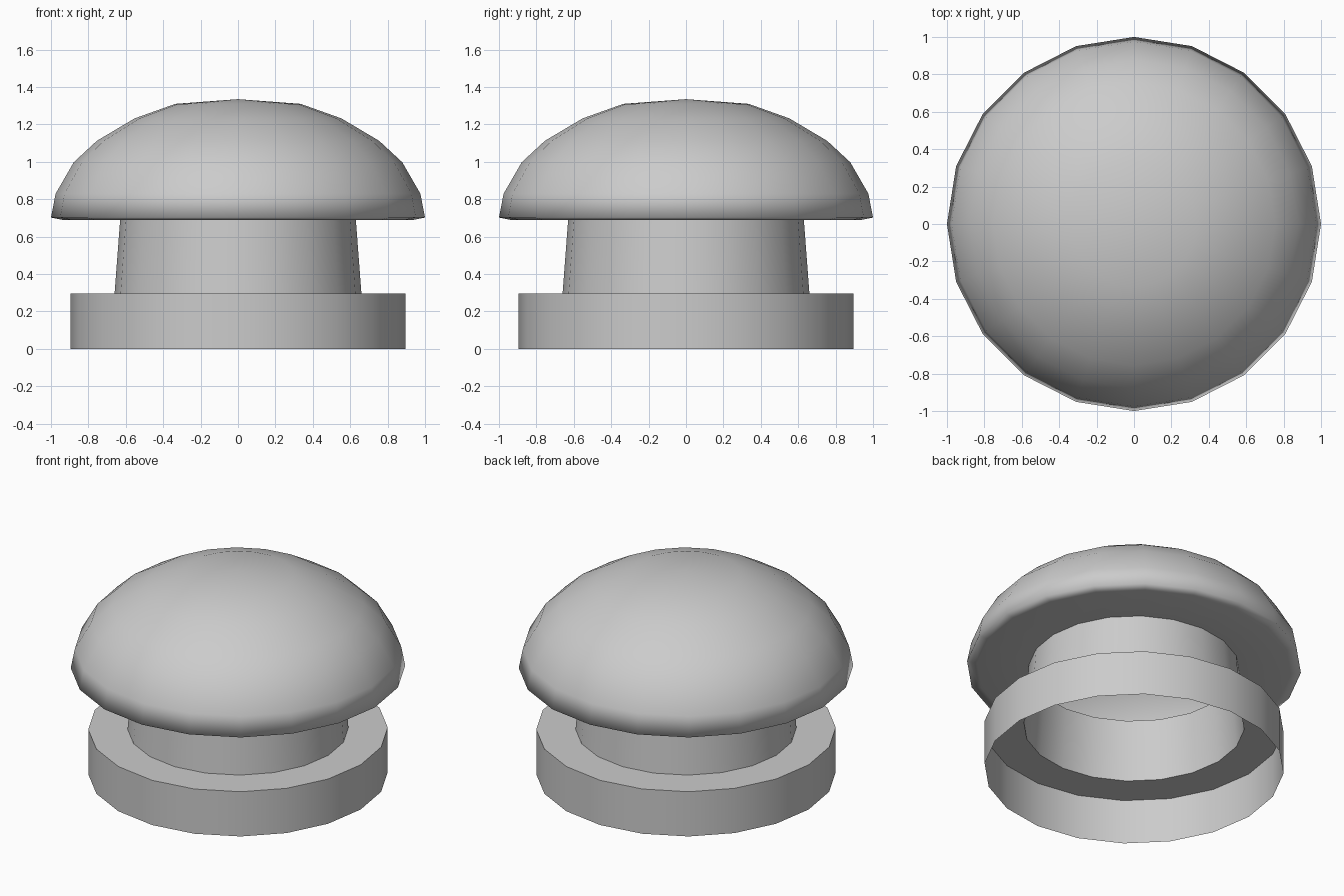
import bpy, bmesh
from math import cos, sin, tau

if "Cube" in bpy.data.objects:
    bpy.data.objects.remove(bpy.data.objects["Cube"])

SIDES = 20


def lathe(name, profile, sharp_rings=()):
    """Revolve (radius, z) points, listed so that faces point outward."""
    bm = bmesh.new()
    rings = []
    for r, z in profile:
        n = SIDES if r > 0 else 1
        rings.append([bm.verts.new((r * cos(tau * i / SIDES), r * sin(tau * i / SIDES), z))
                      for i in range(n)])
    for a, b in zip(rings, rings[1:]):
        for i in range(SIDES):
            j = (i + 1) % SIDES
            if len(b) == 1:
                f = bm.faces.new((a[i], a[j], b[0]))
            else:
                f = bm.faces.new((a[i], a[j], b[j], b[i]))
            f.smooth = True
    for k in sharp_rings:
        for i in range(SIDES):
            bm.edges.get((rings[k][i], rings[k][(i + 1) % SIDES])).smooth = False
    mesh = bpy.data.meshes.new(name)
    bm.to_mesh(mesh)
    bm.free()
    obj = bpy.data.objects.new(name, mesh)
    bpy.context.collection.objects.link(obj)
    return obj


# Base: outer wall and top ledge, hollow and open underneath
lathe("base", [(0.895, 0), (0.895, 0.295), (0.66, 0.295)], sharp_rings=[1])

# Stem: slightly tapered open tube
lathe("stem", [(0.66, 0.295), (0.63, 0.692)])

# Cap: flat underside rolling softly into a hollow dome
lathe("cap", [(0.63, 0.692), (0.94, 0.69), (1.0, 0.702), (0.975, 0.83),
              (0.878, 0.998), (0.755, 1.112), (0.553, 1.232),
              (0.335, 1.31), (0, 1.335)])
